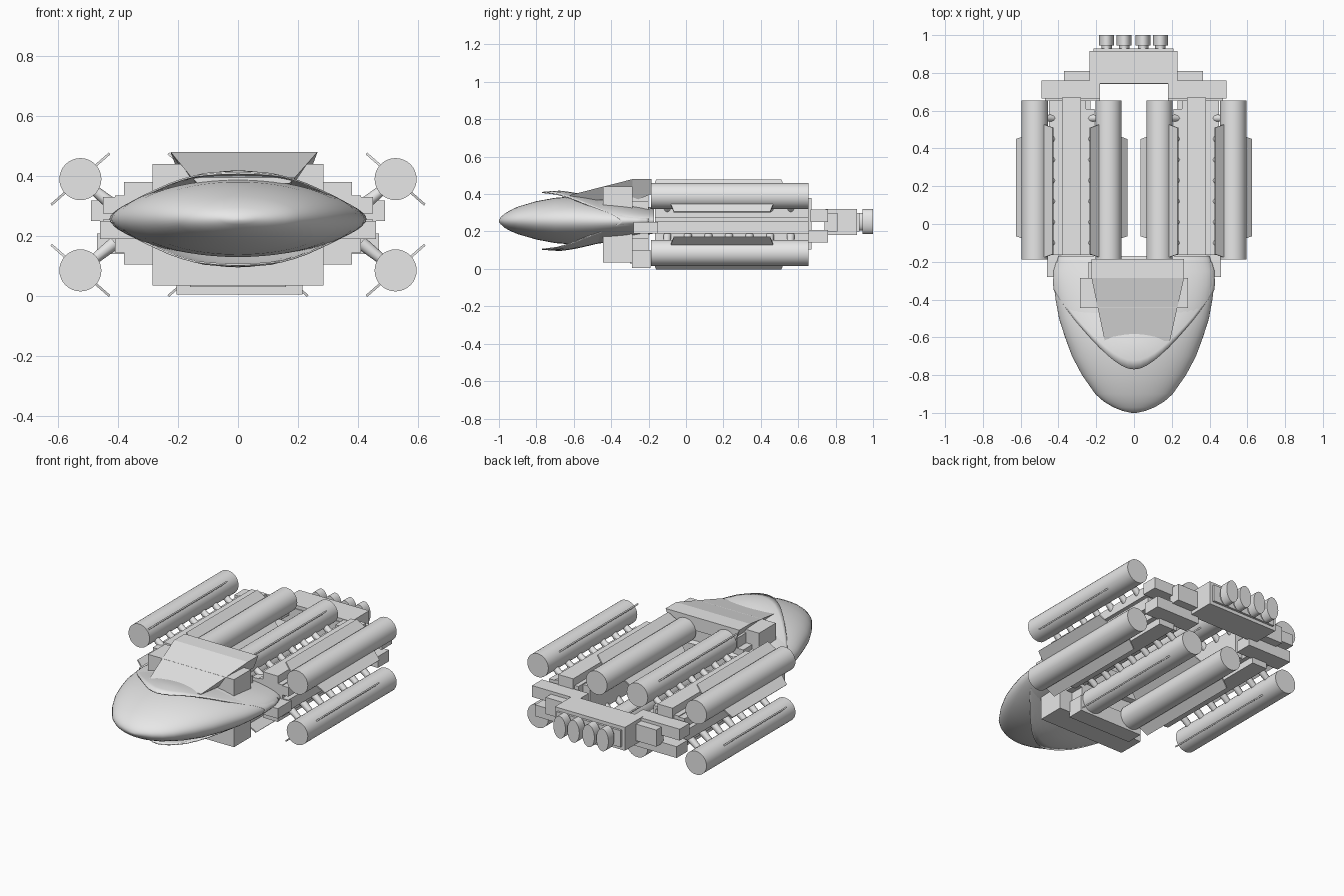
import bpy, bmesh, math
from mathutils import Vector, Matrix

cube = bpy.data.objects.get("Cube")
if cube:
    bpy.data.objects.remove(cube, do_unlink=True)

grey = bpy.data.materials.new("hull_grey")
grey.use_nodes = True
grey.diffuse_color = (0.8, 0.8, 0.8, 1)
grey.node_tree.nodes["Principled BSDF"].inputs["Base Color"].default_value = (0.8, 0.8, 0.8, 1)


def finish(name, bm, smooth=False):
    bmesh.ops.recalc_face_normals(bm, faces=bm.faces)
    mesh = bpy.data.meshes.new(name)
    bm.to_mesh(mesh)
    bm.free()
    mesh.materials.append(grey)
    obj = bpy.data.objects.new(name, mesh)
    bpy.context.collection.objects.link(obj)
    if smooth:
        bpy.ops.object.select_all(action='DESELECT')
        bpy.context.view_layer.objects.active = obj
        obj.select_set(True)
        bpy.ops.object.shade_smooth_by_angle(angle=math.radians(40))
    return obj


def box(name, x, y, z):
    """Box from three (low, high) ranges."""
    bm = bmesh.new()
    size = [b - a for a, b in (x, y, z)]
    mid = [(a + b) / 2 for a, b in (x, y, z)]
    bmesh.ops.create_cube(bm, size=1, matrix=Matrix.Translation(mid) @ Matrix.Diagonal((*size, 1)))
    return finish(name, bm)


def rod(name, start, end, r1, r2=None, flat=1.0, sides=32):
    """Round bar between two points; flat stretches it in z."""
    a, b = Vector(start), Vector(end)
    turn = (b - a).to_track_quat('Z', 'Y').to_matrix().to_4x4()
    bm = bmesh.new()
    bmesh.ops.create_cone(bm, cap_ends=True, segments=sides, radius1=r1,
                          radius2=r1 if r2 is None else r2, depth=(b - a).length,
                          matrix=Matrix.Translation((a + b) / 2)
                          @ Matrix.Diagonal((1, 1, flat, 1)) @ turn)
    return finish(name, bm, True)


def skin(name, rings, capped):
    """Loft closed rings of points into one surface."""
    bm = bmesh.new()
    loops = [[bm.verts.new(p) for p in ring] for ring in rings]
    for one, two in zip(loops, loops[1:]):
        for i in range(len(one)):
            j = (i + 1) % len(one)
            bm.faces.new((one[i], one[j], two[j], two[i]))
    if capped:
        bm.faces.new(loops[0])
        bm.faces.new(loops[-1])
    return finish(name, bm, True)


# Nose hull: y, half width, bottom z, top z
STATIONS = [(-1, .012, .25, .26), (-.99, .06, .238, .278), (-.97, .11, .22, .295),
            (-.94, .16, .203, .313), (-.9, .205, .186, .332), (-.8, .275, .157, .362),
            (-.7, .328, .138, .38), (-.6, .365, .13, .388), (-.5, .397, .132, .383),
            (-.4, .415, .143, .37), (-.32, .425, .155, .357), (-.25, .423, .172, .343),
            (-.17, .4, .19, .325)]
SEG = 56
ANGLES = [2 * math.pi * i / SEG for i in range(SEG)]
hull_rings = [[(w * math.cos(t), y, (lo + hi) / 2 + (hi - lo) / 2 * math.sin(t)) for t in ANGLES]
              for y, w, lo, hi in STATIONS]
skin("nose_hull", hull_rings, True)


def blend(y, pairs):
    for (y0, v0), (y1, v1) in zip(pairs, pairs[1:]):
        if y <= y1:
            return v0 + (v1 - v0) * (y - y0) / (y1 - y0)
    return pairs[-1][1]


# Thin collar with a swept-back lip, sinking into the hull behind
WIDTHS = [(s[0], s[1]) for s in STATIONS]
HEIGHTS = [(-.78, .154), (-.68, .162), (-.6, .152), (-.45, .117), (-.2, .06)]
shell_rings = []
for k in range(13):
    ring = []
    for t in ANGLES:
        front = -.77 + .42 * math.cos(t) ** 2
        y = front + (-.2 - front) * k / 12
        ring.append((1.008 * blend(y, WIDTHS) * math.cos(t), y,
                     .257 + blend(y, HEIGHTS) * math.sin(t)))
    shell_rings.append(ring)
collar = skin("nose_collar", shell_rings, False)
thick = collar.modifiers.new("thickness", 'SOLIDIFY')
thick.thickness = .006

# Sloping bridge deck, tapered toward the front and underneath
bm = bmesh.new()
sections = [(-.62, -.155, .19, .395, .375, .02), (-.285, -.225, .265, .48, .36, .08),
            (-.185, -.225, .265, .48, .40, .03)]
loops = []
for y, x0, x1, top, low, inset in sections:
    loops.append([bm.verts.new(p) for p in ((x0, y, top), (x1, y, top),
                                            (x1 - inset, y, low), (x0 + inset, y, low))])
for one, two in zip(loops, loops[1:]):
    for i in range(4):
        j = (i + 1) % 4
        bm.faces.new((one[i], one[j], two[j], two[i]))
bm.faces.new(loops[0])
bm.faces.new(loops[-1])
finish("bridge_deck", bm)

# Blocks behind the nose
box("neck_block", (-.285, .285), (-.445, -.285), (.035, .44))
box("neck_column", (-.2, .2), (-.285, -.2), (.08, .42))
box("keel_bar", (-.205, .215), (-.29, -.19), (.005, .1))
box("keel_chin", (-.16, .16), (-.3, -.28), (.03, .2))

# Pods: two mirrored groups of four tubes round a beam core
POD = .33
for side, label in ((1, "left"), (-1, "right")):
    def span(a, b):
        return tuple(sorted((side * a, side * b)))

    box(label + "_core_beam", span(.28, .38), (-.165, .67), (.105, .38))
    box(label + "_core_web", span(.255, .41), (-.165, .655), (.145, .335))
    box(label + "_core_shelf", span(.23, .45), (-.165, .655), (.19, .255))
    box(label + "_upper_rail", span(.4, .45), (-.165, .655), (.275, .33))
    box(label + "_lower_rail", span(.21, .255), (-.165, .61), (.15, .33))
    box(label + "_front_mount", span(.2, .46), (-.28, -.15), (.19, .25))
    box(label + "_neck_bracket", span(.19, .24), (-.285, -.2), (.16, .36))
    box(label + "_rear_upper_beam", span(.18, .49), (.665, .76), (.25, .318))
    box(label + "_rear_lower_beam", span(.18, .47), (.655, .76), (.14, .208))

    for out in (1, -1):
        for up, level in ((1, "upper"), (-1, "lower")):
            x = side * (POD + out * .195)
            z = .2375 + up * .152
            tag = f"{label}_{level}_{'outer' if out > 0 else 'inner'}"
            rod(tag + "_tube", (x, -.188, z), (x, .655, z), .07)

            # Slanted fins sticking out both ways from the tube
            away = Vector((side * out * .1, 0, -up * .088))
            flat_way = Vector((away.z, 0, -away.x)).normalized() * .004
            for direction, y0, y1, name in ((1, -.065, .45, "fin"), (-1, -.16, .51, "inner_fin")):
                bm = bmesh.new()
                tip = Vector((x, 0, z)) + away * direction * .97
                root = Vector((x, 0, z)) + away * direction * .4
                ends = [(root, y0 - .02), (tip, y0), (tip, y1), (root, y1 + .02)]
                faces = [[bm.verts.new(p + Vector((0, y, 0)) + flat_way * s) for p, y in ends]
                         for s in (1, -1)]
                bm.faces.new(faces[0])
                bm.faces.new(faces[1])
                for i in range(4):
                    j = (i + 1) % 4
                    bm.faces.new((faces[0][i], faces[0][j], faces[1][j], faces[1][i]))
                finish(f"{tag}_{name}", bm)

            # Row of short struts tying the tube to the core
            for n in range(7):
                y = -.1 + n * .11
                rod(f"{tag}_strut_{n + 1}", (side * (POD + out * .08), y, .2375 + up * .06),
                    (x, y, z), .022, .014, sides=10)

# Stern cross beam and engine block
box("stern_cross_beam", (-.37, .365), (.74, .81), (.2, .3))
box("engine_block", (-.235, .23), (.745, .915), (.18, .32))
box("engine_plate", (-.215, .21), (.91, .928), (.2, .3))

# Four tall oval nozzles
for n, x in enumerate((-.145, -.052, .048, .14)):
    rod(f"nozzle_neck_{n + 1}", (x, .92, .2525), (x, .95, .2525), .028, flat=1.7)
    rod(f"nozzle_bell_{n + 1}", (x, .945, .2525), (x, 1, .2525), .04, flat=1.68)
